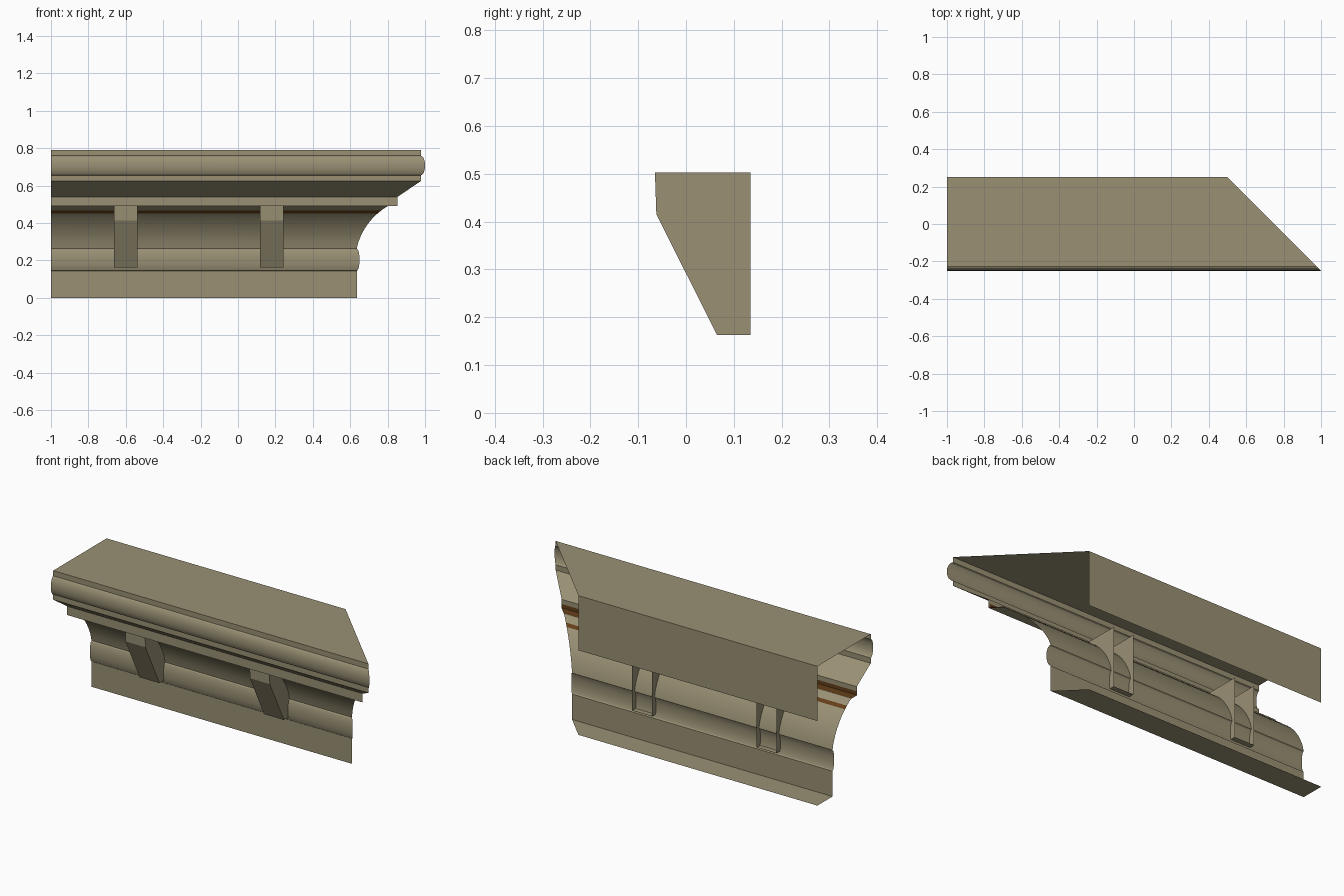
import bpy, math

if "Cube" in bpy.data.objects:
    bpy.data.objects.remove(bpy.data.objects["Cube"])


def material(name, rgb):
    m = bpy.data.materials.new(name)
    m.diffuse_color = (*rgb, 1)
    m.use_nodes = True
    m.node_tree.nodes["Principled BSDF"].inputs["Base Color"].default_value = m.diffuse_color
    return m


STONE = material("warm stone", (0.32, 0.28, 0.175))
BROWN = material("dark brown", (0.13, 0.05, 0.01))


def mesh_object(name, verts, faces, mats):
    me = bpy.data.meshes.new(name)
    me.from_pydata(verts, [], faces)
    for m in mats:
        me.materials.append(m)
    ob = bpy.data.objects.new(name, me)
    bpy.context.collection.objects.link(ob)
    return ob


def sweep(name, profile, mats):
    """Run a (y, z) profile along x, square at the left, mitred 45 degrees at the right."""
    verts = []
    for y, z in profile:
        verts += [(-1, y, z), (0.75 - y, y, z)]
    faces = [(2*i, 2*i + 1, 2*i + 3, 2*i + 2) for i in range(len(profile) - 1)]
    return mesh_object(name, verts, faces, mats)


def bulge(y, z0, z1, depth, n=8):
    """Shallow rounded moulding standing forward of y."""
    return [(y - depth * math.sin(math.pi * i / n),
             z0 + (z1 - z0) * (1 - math.cos(math.pi * i / n)) / 2) for i in range(n + 1)]


# Cornice shell: bottom lip, wall, bead, cove, fascia, slope, crown bead, top, back
cove = [(0.106, 0.30), (0.092, 0.335), (0.073, 0.37), (0.05, 0.403), (0.025, 0.432),
        (0.003, 0.452), (-0.014, 0.466), (-0.032, 0.479), (-0.05, 0.49)]
profile = ([(0.25, 0), (0.115, 0)] + bulge(0.115, 0.144, 0.263, 0.015) + cove
           + [(-0.103, 0.49), (-0.103, 0.54), (-0.228, 0.625)]
           + bulge(-0.228, 0.655, 0.76, 0.022)
           + [(-0.228, 0.79), (0.25, 0.79), (0.25, 0.48)])
cornice = sweep("cornice", profile, [STONE, BROWN])

# Narrow brown band near the top of the cove
for p in cornice.data.polygons:
    if 0.453 < p.center.z < 0.464:
        p.material_index = 1
bpy.context.view_layer.objects.active = cornice
cornice.select_set(True)
bpy.ops.object.shade_smooth_by_angle(angle=math.radians(30))

# Brown lining hidden inside the fascia
sweep("inner_lining", [(-0.05, 0.494), (-0.1, 0.494), (-0.1, 0.515)], [BROWN])

# Hollow brackets, open at the top and back
side = [(0.135, 0.163), (0.065, 0.163), (-0.062, 0.415), (-0.065, 0.503), (0.135, 0.503)]
for name, x0 in (("left_bracket", -0.663), ("right_bracket", 0.118)):
    verts = [(x, y, z) for x in (x0, x0 + 0.125) for y, z in side]
    faces = [(4, 3, 2, 1, 0), (5, 6, 7, 8, 9)]
    faces += [(i, i + 5, i + 6, i + 1) for i in range(3)]
    for f in range(2):
        faces[f] = tuple(reversed(faces[f]))
    mesh_object(name, verts, faces, [STONE])
